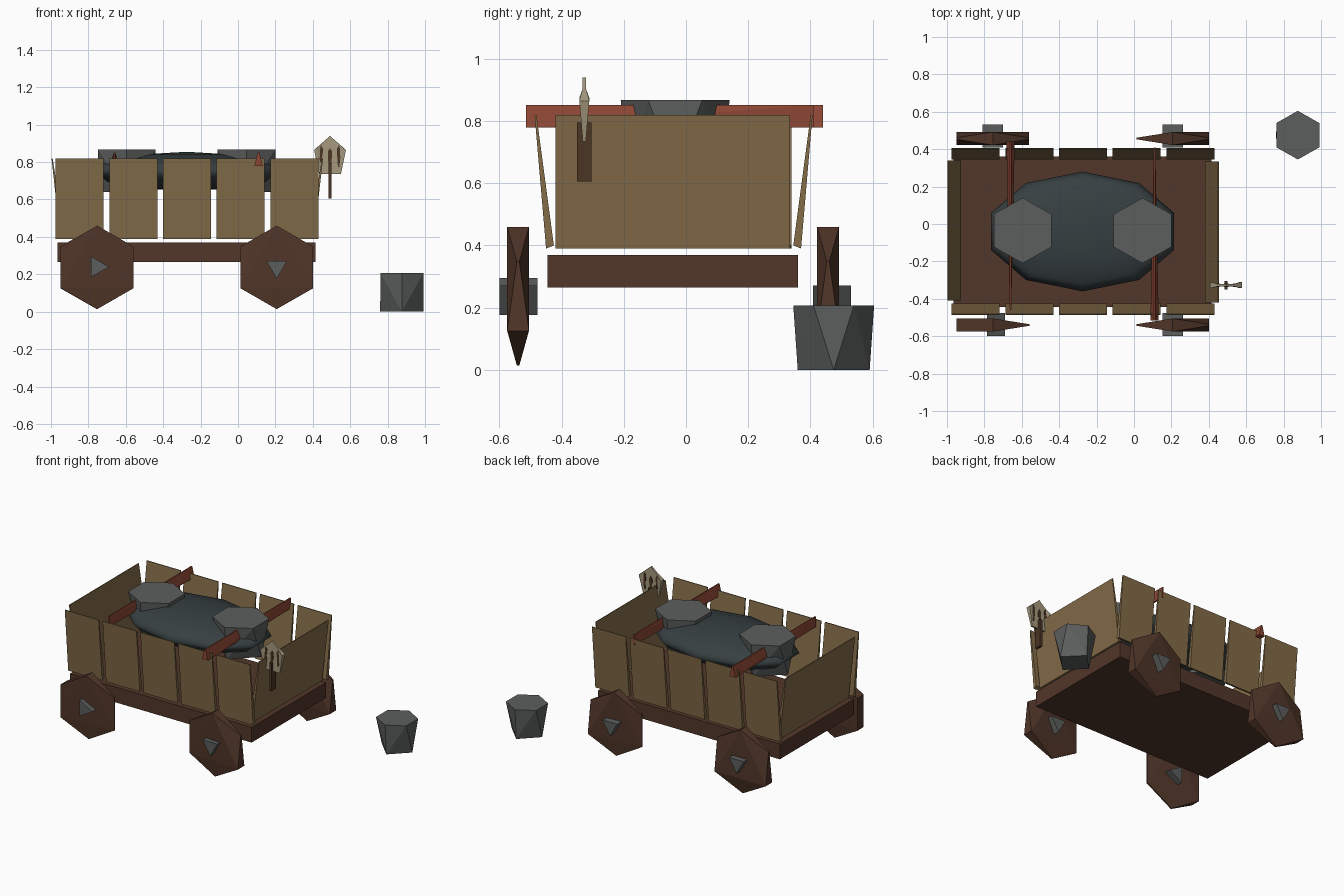
import bpy, bmesh
from math import sin, cos, radians

cube = bpy.data.objects.get("Cube")
if cube:
    bpy.data.objects.remove(cube, do_unlink=True)


def material(name, rgb):
    m = bpy.data.materials.new(name)
    m.use_nodes = True
    m.diffuse_color = (*rgb, 1)
    m.node_tree.nodes["Principled BSDF"].inputs["Base Color"].default_value = (*rgb, 1)
    return m


PLANK = material("pale_wood", (0.23, 0.15, 0.066))
WOOD = material("dark_wood", (0.085, 0.038, 0.023))
STONE = material("grey_stone", (0.105, 0.113, 0.108))
SACK = material("dark_slate", (0.037, 0.050, 0.053))
RED = material("red_wood", (0.27, 0.062, 0.034))
BONE = material("bone", (0.38, 0.32, 0.21))
HANDLE = material("handle_wood", (0.07, 0.036, 0.018))


def hull(name, points, mat):
    """Flat-faced convex solid around the given points."""
    bm = bmesh.new()
    for p in points:
        bm.verts.new(p)
    bmesh.ops.convex_hull(bm, input=bm.verts[:])
    bmesh.ops.dissolve_limit(bm, angle_limit=radians(1), verts=bm.verts[:], edges=bm.edges[:])
    bmesh.ops.recalc_face_normals(bm, faces=bm.faces[:])
    mesh = bpy.data.meshes.new(name)
    bm.to_mesh(mesh)
    bm.free()
    mesh.materials.append(mat)
    ob = bpy.data.objects.new(name, mesh)
    bpy.context.collection.objects.link(ob)
    return ob


def box(x0, x1, y0, y1, z0, z1):
    return [(x, y, z) for x in (x0, x1) for y in (y0, y1) for z in (z0, z1)]


# Cart bed
hull("cart_bed", box(-0.965, 0.415, -0.445, 0.36, 0.265, 0.37), WOOD)


# Wall planks: wedges that lean outwards and thin towards the top
def plank(name, a0, a1, inner, outer, top, along_x):
    tip = top - 0.006 * (1 if top > inner else -1)
    section = [(inner, 0.40), (outer, 0.39), (top, 0.82), (tip, 0.82)]
    pts = [(a, s, z) if along_x else (s, a, z) for a in (a0, a1) for s, z in section]
    hull(name, pts, PLANK)


for i in range(5):
    x = -0.975 + i * 0.287
    plank(f"front_plank_{i + 1}", x, x + 0.257, -0.425, -0.45, -0.487, True)
    plank(f"back_plank_{i + 1}", x, x + 0.257, 0.345, 0.37, 0.407, True)
plank("left_end_panel", -0.42, 0.335, 0.38, 0.405, 0.455, False)
plank("right_end_panel", -0.41, 0.34, -0.925, -0.95, -0.997, False)


# Wheels: hexagons with some corners at full width and the rest pinched
def wheel(name, cx, cy, hub_y, full, hub_turn):
    pts = []
    for a in range(30, 390, 60):
        w = 0.035 if a in full else 0.004
        for s in (-w, w):
            pts.append((cx + 0.225 * cos(radians(a)), cy + s, 0.237 + 0.223 * sin(radians(a))))
    hull(name, pts, WOOD)
    hub = []
    for k in range(3):
        a = radians(hub_turn + 120 * k)
        for s in (-0.061, 0.061):
            hub.append((cx + 0.064 * cos(a), hub_y + s, 0.24 + 0.064 * sin(a)))
    hull(name + "_hub", hub, STONE)


wheel("front_right_wheel", -0.753, -0.54, -0.538, (90, 210, 150), 0)
wheel("front_left_wheel", 0.207, -0.54, -0.538, (90, 330), 270)
wheel("back_right_wheel", -0.755, 0.457, 0.470, (90, 210, 330), 30)
wheel("back_left_wheel", 0.207, 0.457, 0.470, (90, 330), 270)


# Stone barrels: six-sided top shrinking to a four-sided foot
def barrel(name, cx, cy, r, z0, z1):
    pts = []
    for k in range(6):
        a = radians(30 + 60 * k)
        pts.append((cx + r * 1.02 * cos(a), cy + r * sin(a), z1))
    for k in range(4):
        a = radians(90 * k)
        pts.append((cx + r * 0.89 * cos(a), cy + r * 0.89 * sin(a), z0))
    hull(name, pts, STONE)


barrel("ground_barrel", 0.876, 0.475, 0.13, 0.0, 0.207)
barrel("right_barrel", -0.595, -0.035, 0.175, 0.64, 0.868)
barrel("left_barrel", 0.045, -0.035, 0.175, 0.64, 0.868)

# Rounded dark load between the barrels
bpy.ops.mesh.primitive_uv_sphere_add(segments=10, ring_count=6, radius=1,
                                     location=(-0.275, -0.04, 0.75), rotation=(0, 0, 0))
load = bpy.context.object
load.name = "dark_load"
load.scale = (0.515, 0.32, 0.105)
load.data.materials.append(SACK)
bpy.ops.object.shade_smooth()


# Red crossbars: triangular at one end, a thin upright edge at the other
def crossbar(name, x, thick_y, thin_y):
    pts = [(x - 0.022, thick_y, 0.78), (x + 0.022, thick_y, 0.78),
           (x - 0.004, thick_y, 0.852), (x + 0.004, thick_y, 0.852)]
    pts += [(x + s, thin_y, z) for s in (-0.004, 0.004) for z in (0.78, 0.852)]
    hull(name, pts, RED)


crossbar("right_crossbar", -0.66, 0.44, -0.46)
crossbar("left_crossbar", 0.11, -0.515, 0.41)

# Spade: handle, pointed blade, thick blade sides and dark grooves
TX, TY = 0.492, -0.327
hull("spade_handle", box(TX - 0.009, TX + 0.009, TY - 0.023, TY + 0.023, 0.605, 0.795), HANDLE)
outline = [(-0.058, 0.735), (0.058, 0.735), (0.085, 0.865), (0, 0.94), (-0.085, 0.865)]
hull("spade_blade", [(TX + x, TY + s, z) for x, z in outline for s in (-0.006, 0.006)], BONE)
for side, sign in (("right", -1), ("left", 1)):
    rim = [(0.058, 0.735, 0.005), (0.05, 0.74, 0.005), (0.085, 0.865, 0.016),
           (0.07, 0.875, 0.016), (0.04, 0.905, 0.005)]
    hull(f"spade_{side}_rim", [(TX + sign * x, TY + s * w, z) for x, z, w in rim for s in (-1, 1)], BONE)
for n, (dx, z0, z1) in enumerate([(-0.048, 0.80, 0.89), (0, 0.73, 0.875), (0.048, 0.775, 0.89)]):
    groove = [(-0.006, z0), (0.002, z0), (0.012, z1 - 0.02), (0, z1), (-0.012, z1 - 0.02)]
    hull(f"spade_groove_{n + 1}", [(TX + dx + x, TY + s, z) for x, z in groove for s in (-0.009, 0.009)], HANDLE)
